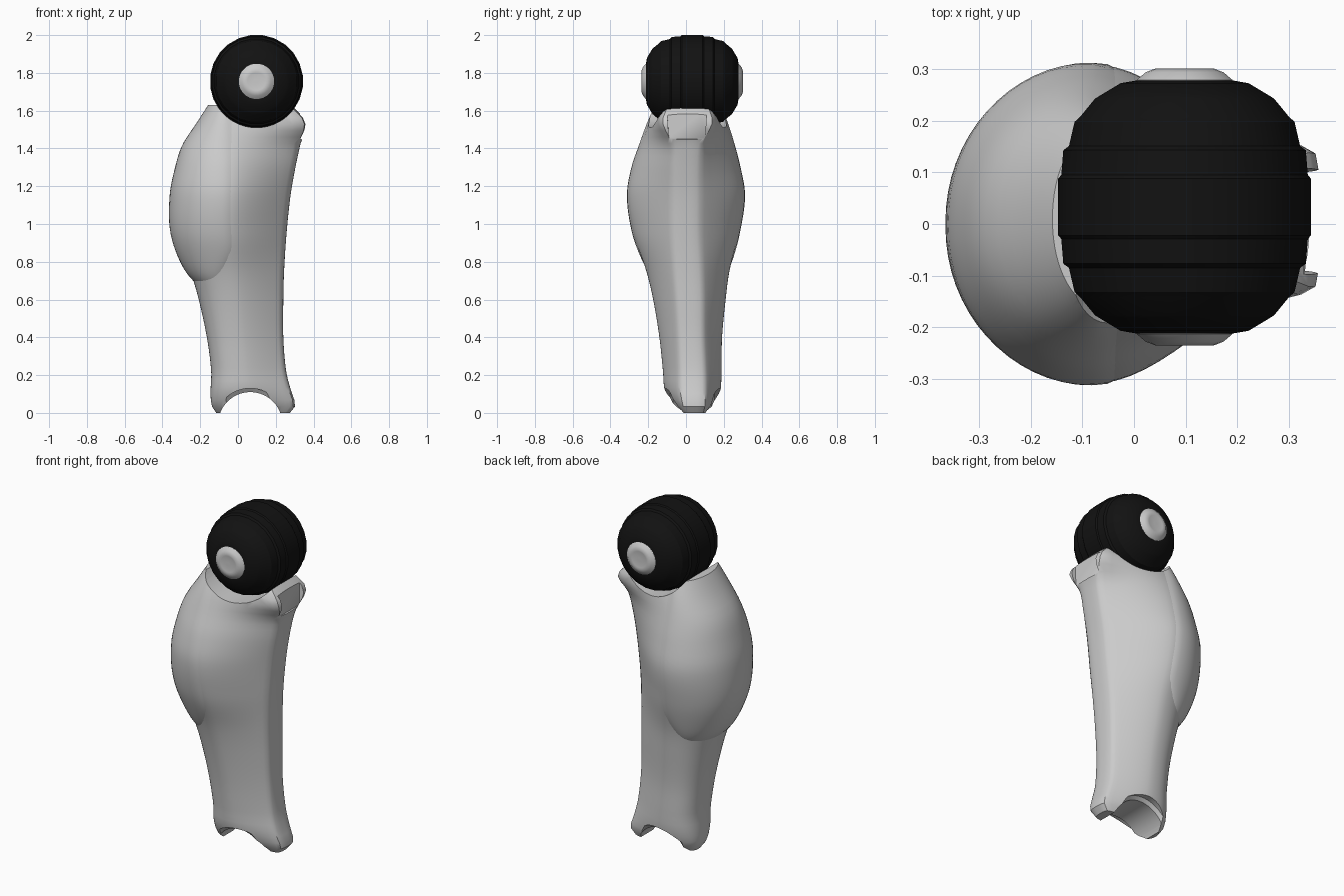
import bpy, bmesh, math
from math import sin, cos, pi, radians

if "Cube" in bpy.data.objects:
    bpy.data.objects.remove(bpy.data.objects["Cube"])

BALL_X, BALL_Z, MID_Y = 0.098, 1.755, 0.033

# z, back x, front x, half width, half width of shin strip, y centre, calf bulge
TABLE = [
    (0.00, -.115, .275, .080, .050, .045, 0),
    (0.04, -.140, .303, .118, .062, .042, 0),
    (0.12, -.145, .280, .148, .070, .035, 0),
    (0.22, -.142, .255, .155, .070, .033, 0),
    (0.40, -.165, .240, .166, .070, .025, 0),
    (0.60, -.208, .240, .192, .075, .018, .01),
    (0.75, -.250, .244, .220, .078, .010, .040),
    (0.95, -.300, .257, .278, .078, .000, .057),
    (1.15, -.320, .278, .306, .078, .000, .042),
    (1.30, -.295, .304, .282, .078, .000, .038),
    (1.42, -.260, .330, .246, .084, .005, .034),
    (1.54, -.190, .360, .205, .140, .008, .026),
    (1.63, -.130, .280, .165, .110, .010, .028),
]


def sample(z):
    """Smooth interpolation of the section table."""
    n = len(TABLE)
    i = max(k for k in range(n - 1) if TABLE[k][0] <= z + 1e-9)
    a, b = TABLE[i], TABLE[i + 1]
    p, q = TABLE[max(i - 1, 0)], TABLE[min(i + 2, n - 1)]
    h = b[0] - a[0]
    t = (z - a[0]) / h
    out = []
    for c in range(1, 7):
        m0 = (b[c] - p[c]) / (b[0] - p[0]) * h
        m1 = (q[c] - a[c]) / (q[0] - a[0]) * h
        out.append((2*t**3 - 3*t**2 + 1) * a[c] + (t**3 - 2*t**2 + t) * m0
                   + (3*t**2 - 2*t**3) * b[c] + (t**3 - t**2) * m1)
    return out


def section(z, a, lift=0.0):
    """Point on the leg at height z; a = 0 is the calf, +-pi the shin."""
    back, front, w, f, yc, bulge = sample(z)
    xm = 0.05 - 0.10 * min(z, 1)
    s, m = (1 if a >= 0 else -1), abs(a)
    if m <= pi / 2:
        k = 0.8 + 0.15 * min(max((z - 0.3) / 0.7, 0), 1)
        x = xm - (xm - back) * max(cos(m), 0) ** k
        y = w * sin(m) ** k
    else:
        t = (m - pi / 2) / (pi / 2)
        if t < 0.7:
            u = t / 0.7
            x = xm + (front - 0.012 - xm) * u
            y = f + (w - f) * (1 - u ** 1.5)
        else:
            u = (t - 0.7) / 0.3
            x = front - 0.012 * (1 - u) ** 3
            y = f * (1 - u)
    x -= lift * bulge * cos(a)
    return (x, yc + s * (y + lift * 0.014 * sin(m)), z)


def loft(name, rings):
    """Closed solid through equal rings; ends are filled with strips."""
    bm = bmesh.new()
    vs = [[bm.verts.new(p) for p in r] for r in rings]
    n = len(vs[0])
    for r0, r1 in zip(vs, vs[1:]):
        for i in range(n):
            j = (i + 1) % n
            bm.faces.new((r0[i], r0[j], r1[j], r1[i]))
    for r in (vs[0], vs[-1]):
        for i in range(n // 2 - 1):
            bm.faces.new((r[i], r[i + 1], r[n - 2 - i], r[n - 1 - i]))
    bmesh.ops.recalc_face_normals(bm, faces=bm.faces)
    me = bpy.data.meshes.new(name)
    bm.to_mesh(me)
    bm.free()
    ob = bpy.data.objects.new(name, me)
    bpy.context.collection.objects.link(ob)
    return ob


def lathe(name, profile, x=BALL_X, z=BALL_Z, sides=24):
    """Turned part about an axis parallel to y, profile = (y, radius)."""
    return loft(name, [[(x + r * cos(2*pi*(i + .5)/sides), y, z + r * sin(2*pi*(i + .5)/sides))
                        for i in range(sides)] for y, r in profile])


def finish(ob, cutters=(), angle=35):
    bpy.ops.object.select_all(action='DESELECT')
    bpy.context.view_layer.objects.active = ob
    ob.select_set(True)
    for c in cutters:
        m = ob.modifiers.new("cut", 'BOOLEAN')
        m.operation, m.solver, m.object = 'DIFFERENCE', 'EXACT', c
        bpy.ops.object.modifier_apply(modifier=m.name)
    bpy.ops.object.shade_smooth_by_angle(angle=radians(angle))


# cutters: knee socket, stepped ankle arch, notch at the top of the shin
socket = lathe("socket_cutter", [(-.6, .245), (.6, .245)], sides=64)
ankle = lathe("ankle_cutter", [(-.6, .19), (-.085, .19), (-.07, .17), (.135, .17),
                               (.15, .19), (.6, .19)], x=.065, z=-.06, sides=64)
notch = loft("notch_cutter", [
    [(.332, -.09, 1.45), (.332, .10, 1.45), (.45, .10, 1.42), (.45, -.09, 1.42)],
    [(.325, -.11, 1.75), (.325, .12, 1.75), (.45, .12, 1.75), (.45, -.11, 1.75)]])

# shin body
N, ROWS = 64, 48
body = loft("shin_body", [
    [section(1.63 * r / ROWS, -pi + 2 * pi * (i + .5) / N) for i in range(N)]
    for r in range(ROWS + 1)])
finish(body, (socket, ankle, notch))

# raised calf panel with a rounded lower edge
M, rings = 36, []
for r in range(31):
    v = (r / 30) ** 1.3
    outer, inner = [], []
    for i in range(M + 1):
        u = -1 + 2 * i / M
        a = u * radians(95)
        z0 = 0.69 + 0.22 * abs(u) ** 6
        z = z0 + (1.63 - z0) * v
        k = (1 - abs(u) ** 9) * (1 - (1 - v) ** 22)
        outer.append(section(z, a, k * 1.2 - 0.2))
        inner.append(section(z, a, -1.0))
    rings.append(outer + inner[::-1])
calf = loft("calf_panel", rings)
finish(calf, (socket,))

# stepped knee ball
black = bpy.data.materials.new("black_rubber")
black.diffuse_color = (0.006, 0.006, 0.006, 1)
black.use_nodes = True
black.node_tree.nodes["Principled BSDF"].inputs["Base Color"].default_value = black.diffuse_color
half = [(.245, .095), (.240, .125), (.218, .162), (.210, .175), (.175, .204),
        (.165, .215), (.118, .226), (.110, .237), (.062, .241), (.055, .247)]
ball = lathe("knee_ball", [(MID_Y - y, r) for y, r in half]
             + [(MID_Y + y, r) for y, r in half[::-1]])
ball.data.materials.append(black)
finish(ball, angle=25)

# rounded pivot caps on both sides
for label, s in (("front", -1), ("rear", 1)):
    cap = lathe(label + "_pivot_cap", [(MID_Y + s * y, r) for y, r in (
        (.225, .094), (.246, .094), (.261, .076), (.268, .058), (.266, .048), (.266, .01))])
    finish(cap, angle=40)

for c in (socket, ankle, notch):
    bpy.data.objects.remove(c)
